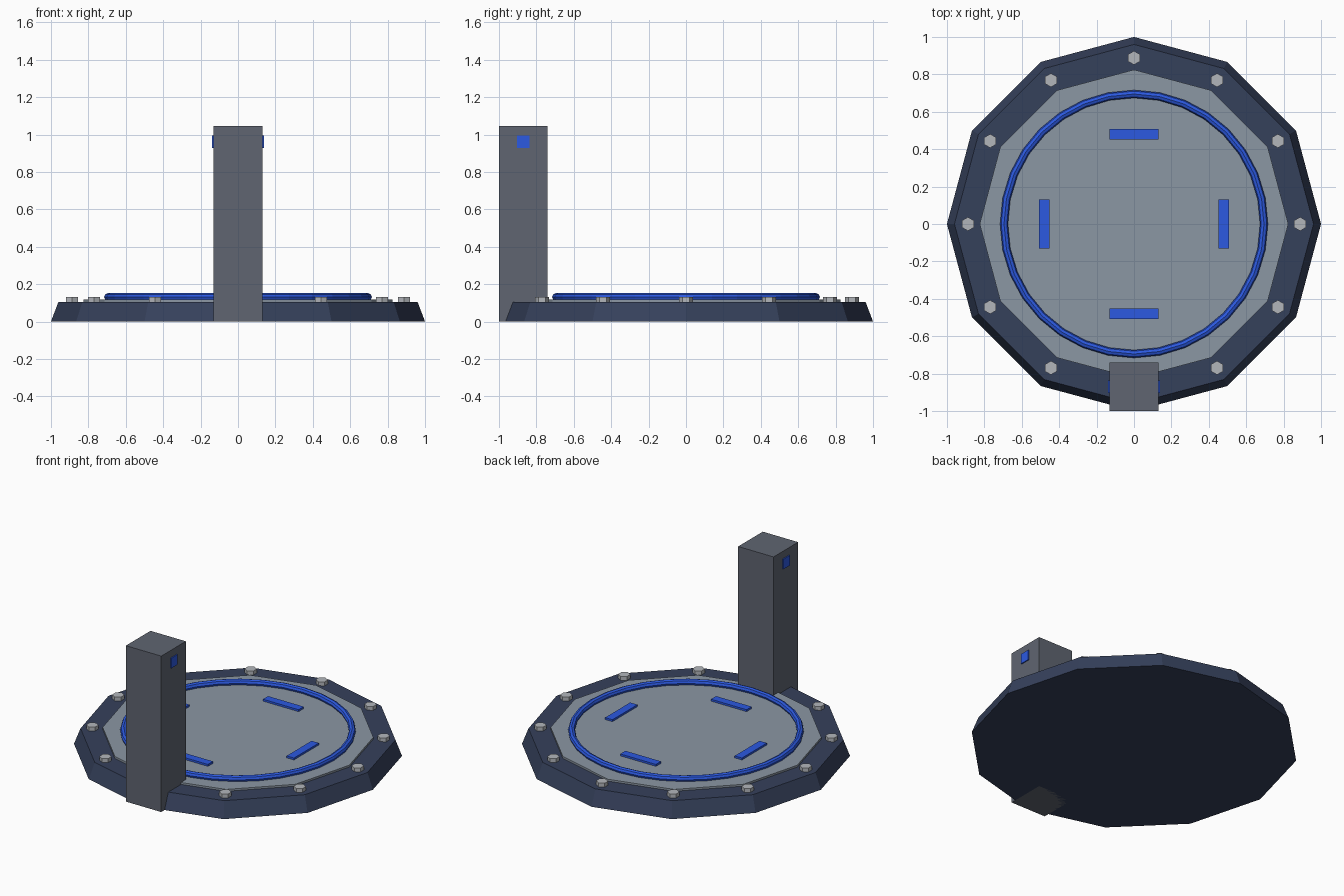
import bpy
from math import sin, cos, pi

if "Cube" in bpy.data.objects:
    bpy.data.objects.remove(bpy.data.objects["Cube"])


def material(name, rgb):
    m = bpy.data.materials.new(name)
    m.diffuse_color = (*rgb, 1)
    m.use_nodes = True
    m.node_tree.nodes["Principled BSDF"].inputs["Base Color"].default_value = m.diffuse_color
    return m


NAVY = material("navy", (0.036, 0.052, 0.105))
PLATE = material("plate_grey", (0.26, 0.31, 0.37))
POST = material("dark_grey", (0.115, 0.13, 0.165))
BLUE = material("blue", (0.025, 0.1, 0.75))
STEEL = material("steel", (0.45, 0.47, 0.5))


def finish(name, mat):
    ob = bpy.context.object
    ob.name = name
    ob.data.materials.append(mat)
    return ob


def prism(name, sides, r1, r2, z0, z1, mat, x=0, y=0):
    bpy.ops.mesh.primitive_cone_add(vertices=sides, radius1=r1, radius2=r2,
                                    depth=z1 - z0, location=(x, y, (z0 + z1) / 2))
    return finish(name, mat)


def box(name, lo, hi, mat):
    bpy.ops.mesh.primitive_cube_add(size=1, location=[(a + b) / 2 for a, b in zip(lo, hi)])
    bpy.context.object.scale = [b - a for a, b in zip(lo, hi)]
    bpy.ops.object.transform_apply(location=False, rotation=False, scale=True)
    return finish(name, mat)


# Twelve-sided base with sloped rim, and the raised floor plate
prism("base", 12, 1.0, 0.96, 0, 0.105, NAVY)
prism("floor_plate", 12, 0.825, 0.825, 0.095, 0.118, PLATE)

# Glowing ring
bpy.ops.mesh.primitive_torus_add(major_segments=32, minor_segments=8, major_radius=0.695,
                                 minor_radius=0.021, location=(0, 0, 0.131))
finish("light_ring", BLUE)

# Four marker bars on the floor
for i in range(4):
    a = i * pi / 2
    x, y = 0.48 * cos(a), 0.48 * sin(a)
    hx, hy = (0.027, 0.132) if i % 2 == 0 else (0.132, 0.027)
    box(f"floor_marker_{i + 1}", (x - hx, y - hy, 0.108), (x + hx, y + hy, 0.131), BLUE)

# Hex bolts round the rim, leaving the front corner for the post
for i in range(12):
    if i == 9:
        continue
    a = i * pi / 6
    prism(f"bolt_{i + 1}", 6, 0.037, 0.037, 0.1, 0.131, STEEL, 0.888 * cos(a), 0.888 * sin(a))

# Control post with a lamp through its sides
box("post", (-0.131, -1.0, 0), (0.131, -0.74, 1.045), POST)
box("post_lamp", (-0.138, -0.903, 0.928), (0.138, -0.836, 0.995), BLUE)
